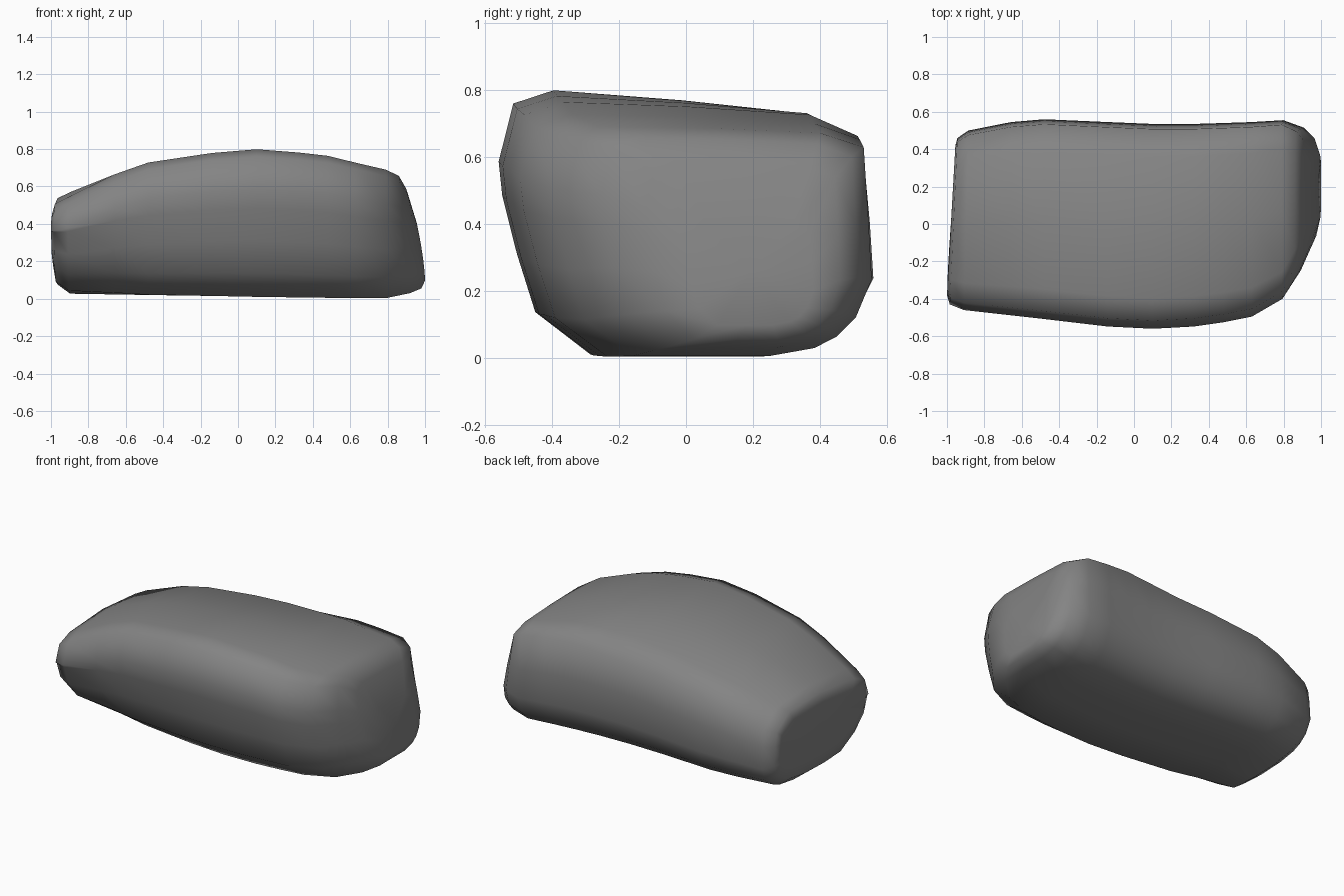
import bpy, bmesh, math

if "Cube" in bpy.data.objects:
    bpy.data.objects.remove(bpy.data.objects["Cube"])

# Normalised cross-section: u runs front to back, v runs bottom to top
PROFILE = [(.25, 0), (.47, 0), (.68, 0), (.82, .035), (.89, .085), (.95, .17),
           (1, .34), (.99, .6), (.975, .87), (.84, .985), (.5, 1), (.15, 1),
           (.04, .95), (0, .73), (.01, .6), (.05, .38), (.1, .16)]

# Stations along x: x, front y, back y, bottom z, top z, backward lean of the top
STATIONS = [
    (-1.00, -.38, .42, .18, .50, 0),
    (-.985, -.43, .46, .09, .56, 0),
    (-.91, -.46, .50, .04, .595, 0),
    (-.66, -.488, .545, .036, .692, 0),
    (-.48, -.508, .56, .033, .742, 0),
    (-.14, -.548, .545, .028, .792, 0),
    (.10, -.56, .535, .023, .812, 0),
    (.32, -.548, .535, .02, .795, 0),
    (.48, -.525, .54, .018, .777, 0),
    (.63, -.495, .545, .016, .74, 0),
    (.80, -.40, .555, .018, .703, .01),
    (.92, -.255, .515, .043, .67, .06),
    (.98, -.12, .46, .068, .60, .08),
    (1.00, .0, .38, .11, .42, .045),
]


def ring_points(x, yf, yb, zb, zt, lean):
    pts = []
    left = max(0, -x - .45) / .55
    right = min(1, max(0, x - .1) / .6)
    fall = .085 * (1 - .85 * right) * (1 - .7 * left)
    for u, v in PROFILE:
        top = zt - max(0, u - .15) * fall        # top falls towards the back
        skew = .045 * u * max(0, -x) ** 6        # left end is cut at a slight angle
        if u < .3 and v < .2:                    # trim lower front left corner
            u += .05 * left
            v += .035 * left
        elif u < .2 and v > .7:                  # round upper front left corner
            v -= .13 * left ** 1.5 * (1 if u < .1 else .7)
        elif u > .95 and v > .8:                 # full upper back right, soft back left
            v += .055 * right - .08 * left
        pts.append((x + skew - lean * v ** 1.5, yf + (yb - yf) * u, zb + (top - zb) * v))
    return pts


# Boulder body lofted through the stations
bm = bmesh.new()
rings = [[bm.verts.new(p) for p in ring_points(*s)] for s in STATIONS]
n = len(PROFILE)
for a, b in zip(rings, rings[1:]):
    for i in range(n):
        j = (i + 1) % n
        bm.faces.new((a[i], a[j], b[j], b[i]))

# End caps
for ring in (rings[0], rings[-1]):
    cap = bm.faces.new(ring)
    bmesh.ops.poke(bm, faces=[cap])
bmesh.ops.recalc_face_normals(bm, faces=bm.faces)

# Stand it on the ground
low = min(v.co.z for v in bm.verts)
bmesh.ops.translate(bm, vec=(0, 0, .003 - low), verts=bm.verts)

mesh = bpy.data.meshes.new("boulder")
bm.to_mesh(mesh)
bm.free()
boulder = bpy.data.objects.new("boulder", mesh)
bpy.context.collection.objects.link(boulder)

# Dark stone colour
stone = bpy.data.materials.new("stone")
stone.diffuse_color = (.23, .23, .23, 1)
stone.use_nodes = True
stone.node_tree.nodes["Principled BSDF"].inputs["Base Color"].default_value = stone.diffuse_color
mesh.materials.append(stone)

bpy.context.view_layer.objects.active = boulder
boulder.select_set(True)
bpy.ops.object.shade_smooth_by_angle(angle=math.radians(75))
